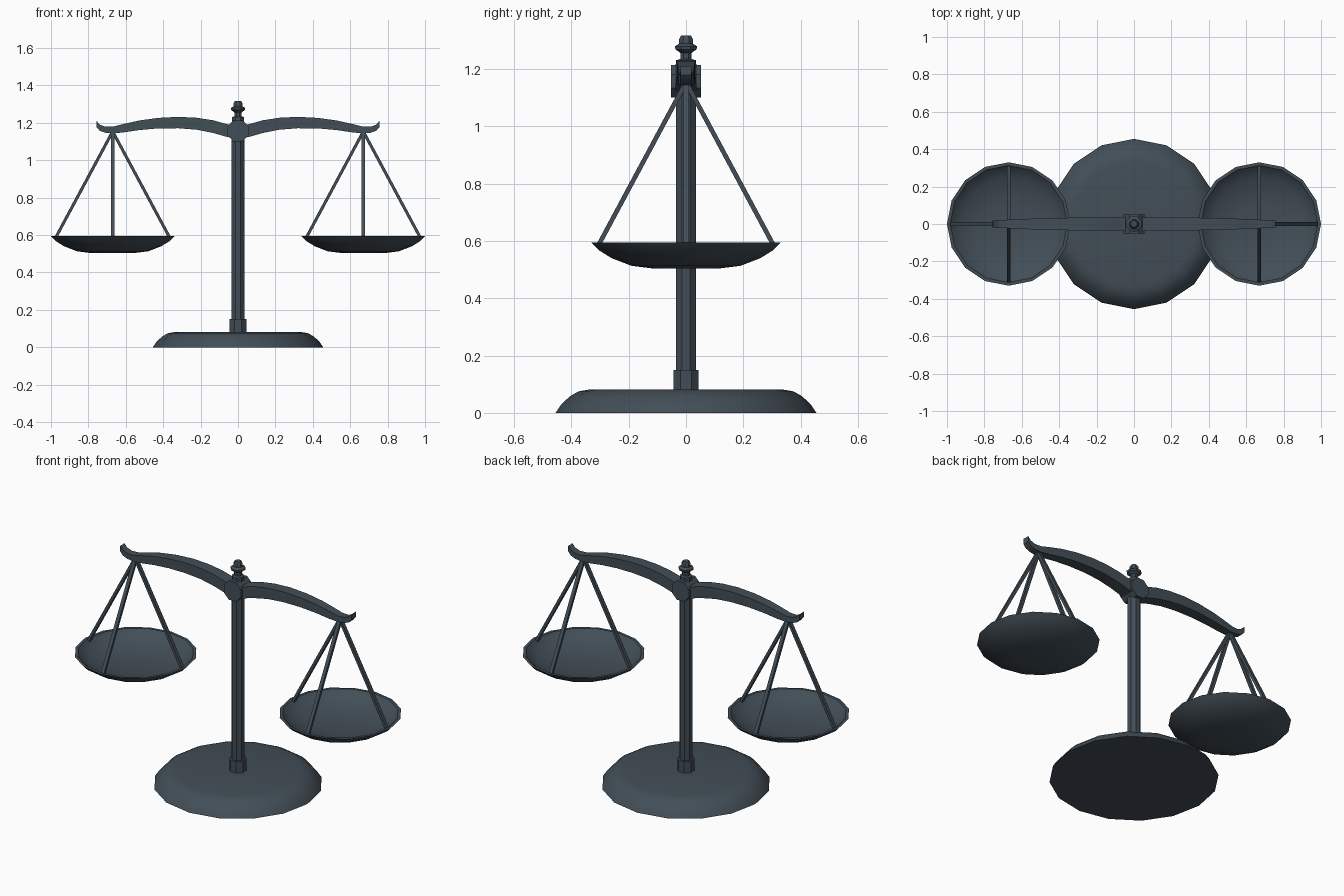
import bpy, bmesh, math
from mathutils import Vector

if "Cube" in bpy.data.objects:
    bpy.data.objects.remove(bpy.data.objects["Cube"])

slate = bpy.data.materials.new("dark slate metal")
slate.diffuse_color = (0.055, 0.076, 0.095, 1)
slate.use_nodes = True
slate.node_tree.nodes["Principled BSDF"].inputs["Base Color"].default_value = slate.diffuse_color


def finish(name, bm, angle=35):
    bmesh.ops.remove_doubles(bm, verts=bm.verts, dist=1e-5)
    bmesh.ops.recalc_face_normals(bm, faces=bm.faces)
    me = bpy.data.meshes.new(name)
    bm.to_mesh(me)
    bm.free()
    me.materials.append(slate)
    ob = bpy.data.objects.new(name, me)
    bpy.context.collection.objects.link(ob)
    bpy.ops.object.select_all(action='DESELECT')
    ob.select_set(True)
    bpy.context.view_layer.objects.active = ob
    bpy.ops.object.shade_smooth_by_angle(angle=math.radians(angle))
    return ob


def loft(bm, rings):
    """Skin a series of closed vertex rings and cap both ends."""
    vs = [[bm.verts.new(p) for p in r] for r in rings]
    n = len(vs[0])
    for a, b in zip(vs, vs[1:]):
        for i in range(n):
            j = (i + 1) % n
            bm.faces.new((a[i], a[j], b[j], b[i]))
    bm.faces.new(vs[0][::-1])
    bm.faces.new(vs[-1])


def lathe(name, profile, sides, x=0.0, turn=0.0):
    """Revolve (radius, z) points about a vertical axis at x."""
    bm = bmesh.new()
    angs = [2 * math.pi * (i + turn) / sides for i in range(sides)]
    loft(bm, [[(x + r * math.cos(a), r * math.sin(a), z) for a in angs]
              for r, z in profile])
    return finish(name, bm)


def rod(name, p, q, width, depth):
    """Rectangular bar between two points; width runs horizontally."""
    p, q = Vector(p), Vector(q)
    d = (q - p).normalized()
    side = d.cross(Vector((0, 0, 1))).normalized()
    up = side.cross(d)
    bm = bmesh.new()
    loft(bm, [[c + side * s * width / 2 + up * t * depth / 2
               for s, t in ((-1, -1), (1, -1), (1, 1), (-1, 1))] for c in (p, q)])
    return finish(name, bm)


# Base, column and foot collar
lathe("base", [(0.455, 0), (0.435, 0.03), (0.405, 0.058),
               (0.375, 0.075), (0.335, 0.082)], 16)
lathe("column", [(0.037, 0.07), (0.037, 1.14)], 8, turn=0.5)
lathe("foot_collar", [(0.048, 0.075), (0.048, 0.15)], 8, turn=0.5)

# Pivot hub: octagonal drum running front to back
bm = bmesh.new()
loft(bm, [[(0.061 * math.cos(a), y, 1.157 + 0.061 * math.sin(a))
           for a in [math.pi / 4 * (i + 0.5) for i in range(8)]]
          for y in (-0.052, 0.052)])
finish("pivot_hub", bm)

# Finial on top
lathe("finial", [(0.034, 1.19), (0.034, 1.231), (0.021, 1.235), (0.021, 1.256),
                 (0.04, 1.268), (0.042, 1.279), (0.026, 1.288), (0.026, 1.304),
                 (0.018, 1.317)], 8, turn=0.5)

# Beam stations: x, bottom z, top z, half depth
stations = [(0.0, 1.115, 1.185, 0.037), (0.06, 1.125, 1.193, 0.037),
            (0.13, 1.145, 1.213, 0.036), (0.22, 1.163, 1.227, 0.035),
            (0.32, 1.171, 1.232, 0.034), (0.43, 1.17, 1.226, 0.032),
            (0.53, 1.161, 1.212, 0.029), (0.61, 1.149, 1.194, 0.026),
            (0.67, 1.143, 1.179, 0.023), (0.71, 1.147, 1.179, 0.021),
            (0.74, 1.158, 1.191, 0.02), (0.757, 1.178, 1.211, 0.02)]

for side, s in (("left", -1), ("right", 1)):
    # Curved beam arm
    bm = bmesh.new()
    loft(bm, [[(s * x, -h, lo), (s * x, h, lo), (s * x, h, hi), (s * x, -h, hi)]
              for x, lo, hi, h in stations])
    finish(side + "_beam_arm", bm)

    # Dished pan with a thin rim
    cx = s * 0.67
    lathe(side + "_pan", [(0.11, 0.503), (0.19, 0.513), (0.26, 0.54),
                          (0.305, 0.568), (0.33, 0.594), (0.313, 0.594),
                          (0.29, 0.571), (0.25, 0.55), (0.18, 0.527),
                          (0.10, 0.517)], 16, x=cx)

    # Four hanger rods from the beam tip to the rim
    for i in range(4):
        dx, dy = ((1, 0), (0, 1), (-1, 0), (0, -1))[i]
        rod(f"{side}_hanger_{i + 1}", (cx + dx * 0.003, dy * 0.003, 1.148),
            (cx + dx * 0.307, dy * 0.307, 0.582), 0.02, 0.016)
